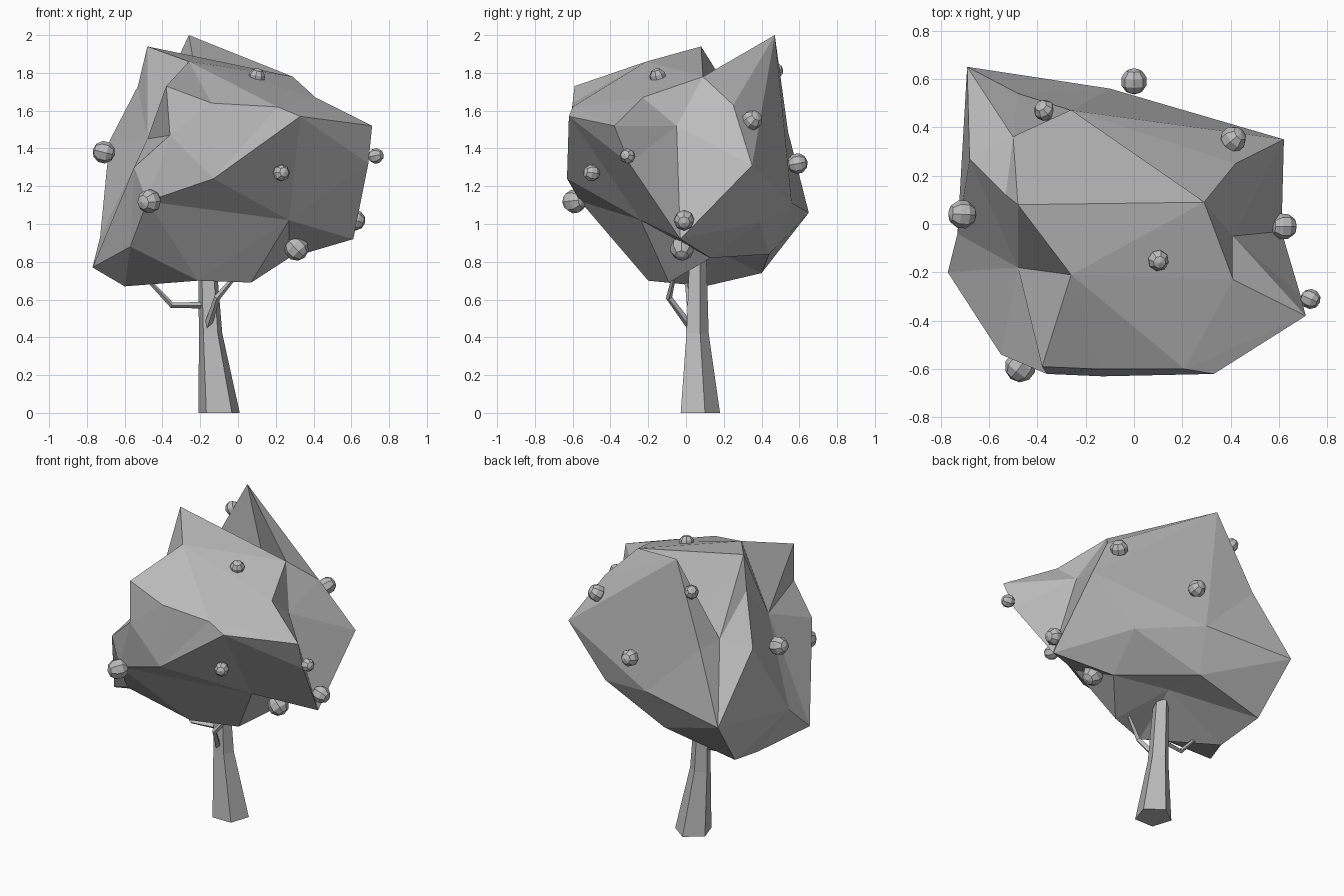
import bpy
import bmesh
import math
from mathutils import Vector

default_cube = bpy.data.objects.get("Cube")
if default_cube:
    bpy.data.objects.remove(default_cube, do_unlink=True)

# One plain grey for the whole tree
GREY = (0.5, 0.5, 0.5, 1.0)
grey = bpy.data.materials.new("plain_grey")
grey.use_nodes = True
grey.diffuse_color = GREY
grey.node_tree.nodes["Principled BSDF"].inputs["Base Color"].default_value = GREY


def add_object(name, bm):
    """Turn a bmesh into a flat shaded grey object."""
    bmesh.ops.recalc_face_normals(bm, faces=bm.faces[:])
    mesh = bpy.data.meshes.new(name)
    bm.to_mesh(mesh)
    bm.free()
    mesh.materials.append(grey)
    obj = bpy.data.objects.new(name, mesh)
    bpy.context.collection.objects.link(obj)
    return obj


def faceted_blob(corners, centre):
    """Wrap facets around a centre through corners at varying distances."""
    centre = Vector(centre)
    bm = bmesh.new()
    verts = {}
    for key, corner in corners.items():
        verts[key] = bm.verts.new((Vector(corner) - centre).normalized())
    bmesh.ops.convex_hull(bm, input=bm.verts[:])
    for key, corner in corners.items():
        verts[key].co = corner
    return bm, verts


def crease(bm, start, end):
    """Turn the edge that lies across start and end so that it joins them."""
    for edge in bm.edges:
        tips = {v for face in edge.link_faces for v in face.verts} - set(edge.verts)
        if tips == {start, end}:
            bmesh.ops.rotate_edges(bm, edges=[edge])
            return


def dent(bm, rim, bottom):
    """Replace the facets inside a rim by a pit that ends at bottom."""
    inside = [face for face in bm.faces if set(face.verts) <= set(rim)]
    bmesh.ops.delete(bm, geom=inside, context="FACES")
    pit = bm.verts.new(bottom)
    for a, b in zip(rim, rim[1:] + rim[:1]):
        bm.faces.new((a, b, pit))


def tapered_tube(name, path, sides, level_rings=False):
    """Loft a polygon along (position, radius) stations and cap the ends."""
    bm = bmesh.new()
    points = [Vector(point) for point, radius in path]
    rings = []
    for i, (point, radius) in enumerate(path):
        before, after = points[max(i - 1, 0)], points[min(i + 1, len(points) - 1)]
        along = Vector((0, 0, 1)) if level_rings else (after - before).normalized()
        side = along.cross(Vector((0, 1, 0))).normalized()
        other = along.cross(side)
        ring = []
        for k in range(sides):
            turn = math.tau * k / sides - math.pi / 2
            offset = side * math.cos(turn) + other * math.sin(turn)
            ring.append(bm.verts.new(points[i] + offset * radius))
        rings.append(ring)
    for low, high in zip(rings, rings[1:]):
        for k in range(sides):
            n = (k + 1) % sides
            bm.faces.new((low[k], low[n], high[n], high[k]))
    bm.faces.new(rings[0])
    bm.faces.new(rings[-1])
    return add_object(name, bm)


# Crown corners, grouped by the side of the tree they shape
crown_corners = {
    # top
    "peak": (-.48, .08, 1.94), "fin": (-.26, .47, 2), "ridge": (.29, .09, 1.78),
    "shelf": (-.26, -.21, 1.86), "shoulder": (.41, -.23, 1.67), "saddle": (.42, .25, 1.63),
    # front
    "brow": (-.38, -.59, 1.73), "brow_mid": (-.14, -.6, 1.64), "brow_end": (.21, -.6, 1.62),
    "bulge": (.33, -.62, 1.57), "notch": (-.36, -.62, 1.47), "cheek": (-.55, -.54, 1.3),
    "nose": (-.13, -.63, 1.24), "jaw": (-.48, -.56, 1.12), "chin": (-.57, -.35, .88),
    "throat": (.27, -.24, 1.02),
    # left
    "wing": (.71, -.38, 1.52), "wing_low": (.69, -.3, 1.32), "hip": (.61, -.03, .92),
    "fold": (.41, -.05, 1.52), "elbow": (.62, .35, 1.31),
    # right
    "pocket": (-.48, -.18, 1.45), "spur": (-.77, -.2, .77), "flank": (-.73, -.04, .93),
    "bump": (-.68, .27, 1.44), "neck": (-.5, .36, 1.49), "step": (-.53, .12, 1.73),
    # back
    "tail": (-.69, .65, 1.06), "nape": (-.48, .54, 1.49), "spine": (-.1, .56, 1.11),
    "heel": (.32, .39, 1.01),
    # underside
    "under_right": (-.6, .1, .67), "under_front": (-.21, -.2, .7), "under_mid": (.07, -.09, .69),
    "under_back": (-.15, .44, .84), "under_left": (.27, .13, .82), "under_tail": (-.64, .4, .74),
    "hollow": (-.13, .17, .85),
}
crown, corner = faceted_blob(crown_corners, (-.05, .15, 1.1))

# Folds that run across the simple wrapping
for start, end in (
    ("peak", "ridge"), ("peak", "neck"), ("shoulder", "brow_end"), ("shelf", "shoulder"),
    ("shelf", "brow_end"), ("brow_end", "wing"), ("fold", "hip"), ("jaw", "throat"),
    ("spur", "jaw"), ("spur", "cheek"), ("spur", "pocket"), ("jaw", "under_front"),
    ("chin", "under_front"), ("chin", "under_right"), ("neck", "tail"), ("fin", "elbow"),
    ("hollow", "under_back"),
):
    crease(crown, corner[start], corner[end])

# Deep gap between the peak and the tall fin behind it
dent(crown, [corner[key] for key in ("peak", "neck", "fin", "ridge")], (-.12, .54, 1.2))
add_object("crown", crown)

# Leaning five sided trunk
tapered_tube("trunk", [
    ((-.1, .065, 0), .115),
    ((-.145, .055, .42), .065),
    ((-.17, .06, .95), .045),
], 5, level_rings=True)

# Two thin bent branches under the crown
tapered_tube("right_branch", [
    ((-.16, .05, .57), .018),
    ((-.35, .02, .57), .015),
    ((-.5, 0, .73), .01),
], 4)
tapered_tube("front_branch", [
    ((-.16, .02, .46), .02),
    ((-.11, -.09, .61), .017),
    ((0, -.06, .74), .01),
], 4)

# Small faceted fruits resting on the crown: position and radius
fruits = [
    (-.71, .04, 1.38, .06), (-.47, -.59, 1.12, .065), (.23, -.5, 1.27, .045),
    (.31, -.02, .87, .065), (.1, -.15, 1.78, .045), (.73, -.31, 1.36, .042),
    (.62, -.01, 1.02, .055), (.41, .35, 1.55, .055), (0, .59, 1.32, .055),
    (-.37, .47, 1.81, .045),
]
for number, (x, y, z, radius) in enumerate(fruits, 1):
    bm = bmesh.new()
    bmesh.ops.create_uvsphere(bm, u_segments=8, v_segments=5, radius=radius)
    fruit = add_object(f"fruit_{number}", bm)
    fruit.location = (x, y, z)
    # Point each fruit away from the middle of the crown
    outward = Vector((x, y, z)) - Vector((0, 0, 1.2))
    fruit.rotation_euler = outward.to_track_quat("Z", "Y").to_euler()
